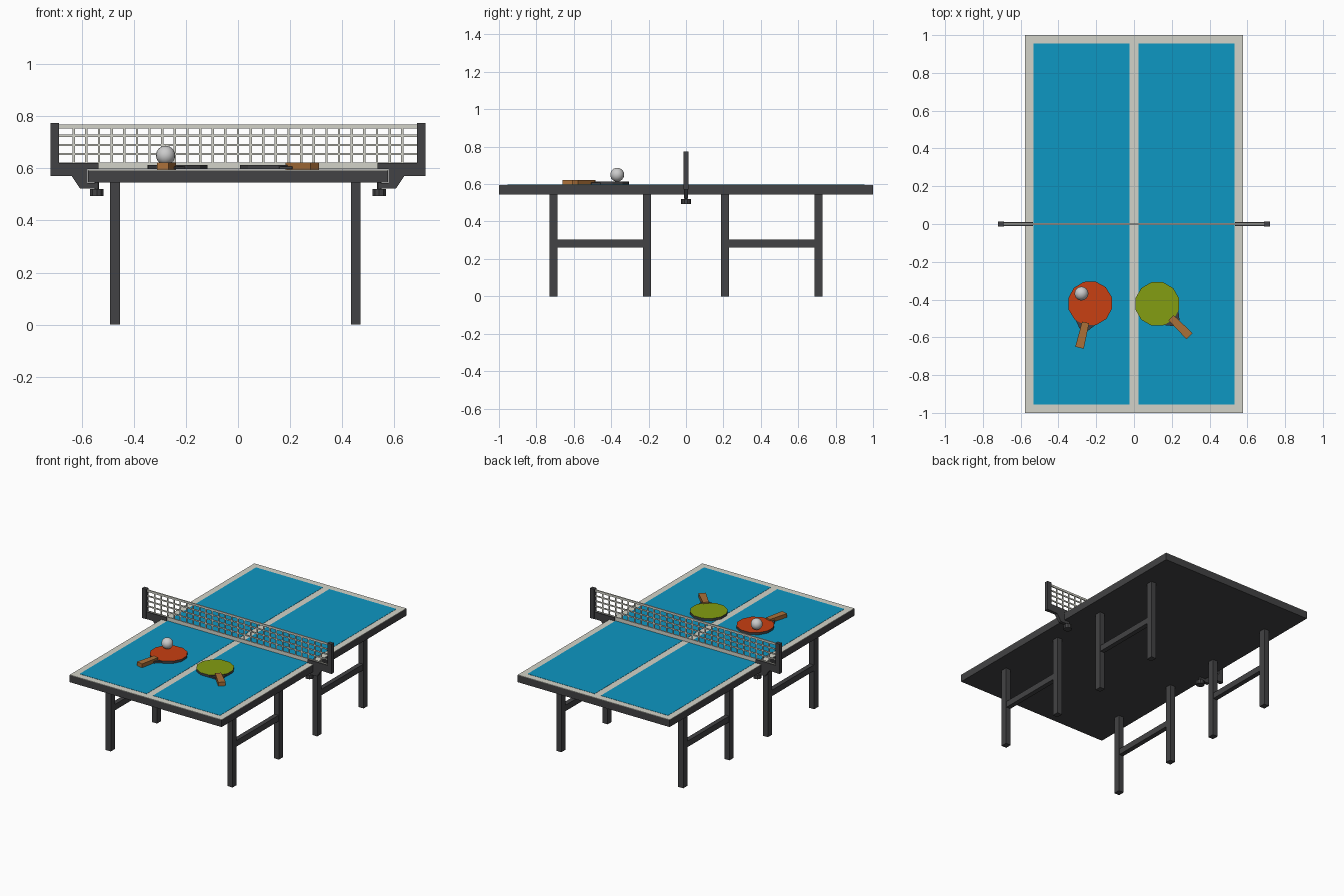
import bpy, bmesh, math
from mathutils import Matrix, Vector

if "Cube" in bpy.data.objects:
    bpy.data.objects.remove(bpy.data.objects["Cube"])


def mat(name, r, g, b):
    m = bpy.data.materials.new(name)
    m.diffuse_color = (r, g, b, 1)
    m.use_nodes = True
    m.node_tree.nodes["Principled BSDF"].inputs["Base Color"].default_value = m.diffuse_color
    return m


DARK = mat("dark_metal", .055, .055, .058)
WHITE = mat("line_white", .65, .65, .58)
BLUE = mat("table_blue", .004, .31, .54)
RED = mat("rubber_red", .58, .05, .006)
GREEN = mat("rubber_green", .23, .34, .006)
WOOD = mat("wood", .40, .16, .04)
BALL = mat("ball_white", .75, .75, .72)


def finish(name, bm, *mats):
    bmesh.ops.recalc_face_normals(bm, faces=bm.faces)
    me = bpy.data.meshes.new(name)
    bm.to_mesh(me)
    bm.free()
    for m in mats:
        me.materials.append(m)
    ob = bpy.data.objects.new(name, me)
    bpy.context.collection.objects.link(ob)
    return ob


def add_box(bm, x0, x1, y0, y1, z0, z1):
    c = Vector(((x0 + x1) / 2, (y0 + y1) / 2, (z0 + z1) / 2))
    s = Matrix.Diagonal((x1 - x0, y1 - y0, z1 - z0, 1))
    bmesh.ops.create_cube(bm, size=1, matrix=Matrix.Translation(c) @ s)


def box(name, m, *dims):
    bm = bmesh.new()
    add_box(bm, *dims)
    return finish(name, bm, m)


def add_prism(bm, pts, offset):
    """Extrude a closed 3D outline by an offset vector."""
    f = bm.faces.new([bm.verts.new(p) for p in pts])
    r = bmesh.ops.extrude_face_region(bm, geom=[f], use_keep_orig=True)
    bmesh.ops.translate(bm, vec=offset,
                        verts=[v for v in r["geom"] if isinstance(v, bmesh.types.BMVert)])


# Table top: dark slab, white sheet, two blue courts
box("table_slab", DARK, -.576, .576, -1, 1, .545, .592)
box("table_lines", WHITE, -.576, .576, -1, 1, .592, .595)
for side, x0, x1 in (("left", -.532, -.024), ("right", .024, .532)):
    box("court_" + side, BLUE, x0, x1, -.955, .955, .594, .5965)

# Legs joined in pairs by rails
for side, x in (("left", -.472), ("right", .452)):
    for end, s in (("front", -1), ("back", 1)):
        for y in (.208, .709):
            box(f"leg_{side}_{end}", DARK, x - .019, x + .019, s * y - .022, s * y + .022, 0, .546)
        ya, yb = sorted((s * .225, s * .69))
        box(f"leg_rail_{side}_{end}", DARK, x - .016, x + .016, ya, yb, .262, .303)

# Net: strands between two tapes
bm = bmesh.new()
for i in range(-13, 14):
    x = i * .0485
    add_box(bm, x - .0045, x + .0045, -.002, .002, .61, .76)
for z in (.655, .69, .725):
    add_box(bm, -.69, .69, -.0025, .0025, z - .0045, z + .0045)
finish("net_mesh", bm, WHITE)
box("net_top_tape", WHITE, -.69, .69, -.004, .004, .754, .768)
box("net_bottom_tape", WHITE, -.69, .69, -.004, .004, .597, .622)

# Net posts with C-shaped clamps and screw knobs
bracket = [(.717, .62), (.535, .62), (.535, .597), (.577, .597), (.577, .544),
           (.538, .544), (.538, .523), (.607, .523), (.638, .57), (.717, .57)]
for side, s in (("left", -1), ("right", 1)):
    xa, xb = sorted((s * .687, s * .719))
    box("net_post_" + side, DARK, xa, xb, -.013, .013, .57, .774)
    bm = bmesh.new()
    add_prism(bm, [(s * x, -.011, z) for x, z in bracket], (0, .022, 0))
    finish("net_clamp_" + side, bm, DARK)
    bm = bmesh.new()
    for r, z0, z1 in ((.027, .494, .521), (.009, .515, .546)):
        bmesh.ops.create_cone(bm, cap_ends=True, segments=10, radius1=r, radius2=r, depth=z1 - z0,
                              matrix=Matrix.Translation((s * .542, 0, (z0 + z1) / 2)))
    finish("clamp_knob_" + side, bm, DARK)


# Paddles: dark blade with a coloured top face, neck and wooden handle
def paddle(name, x, y, angle, rubber):
    place = Matrix.Translation((x, y, 0)) @ Matrix.Rotation(math.radians(angle), 4, 'Z')
    bm = bmesh.new()
    ring = [(.119 * math.cos(i * math.tau / 12), .119 * math.sin(i * math.tau / 12), .597)
            for i in range(12)]
    add_prism(bm, ring, (0, 0, .016))
    bm.faces.ensure_lookup_table()
    for f in bm.faces:
        f.material_index = int(f.calc_center_median().z > .611)
    neck = [(-.066, -.09), (.066, -.09), (.024, -.142), (-.024, -.142)]
    add_prism(bm, [(a, b, .597) for a, b in neck], (0, 0, .011))
    bm.transform(place)
    finish(name + "_blade", bm, DARK, rubber)
    bm = bmesh.new()
    grip = [(-.019, -.104), (.019, -.104), (.023, -.242), (-.023, -.242)]
    add_prism(bm, [(a, b, .5965) for a, b in grip], (0, 0, .026))
    bm.transform(place)
    finish(name + "_handle", bm, WOOD)


paddle("red_paddle", -.232, -.42, -13.5, RED)
paddle("green_paddle", .123, -.423, 45, GREEN)

# Ball resting on the red paddle
bm = bmesh.new()
bmesh.ops.create_uvsphere(bm, u_segments=16, v_segments=12, radius=.037,
                          matrix=Matrix.Translation((-.278, -.368, .65)))
for f in bm.faces:
    f.smooth = True
finish("ball", bm, BALL)
